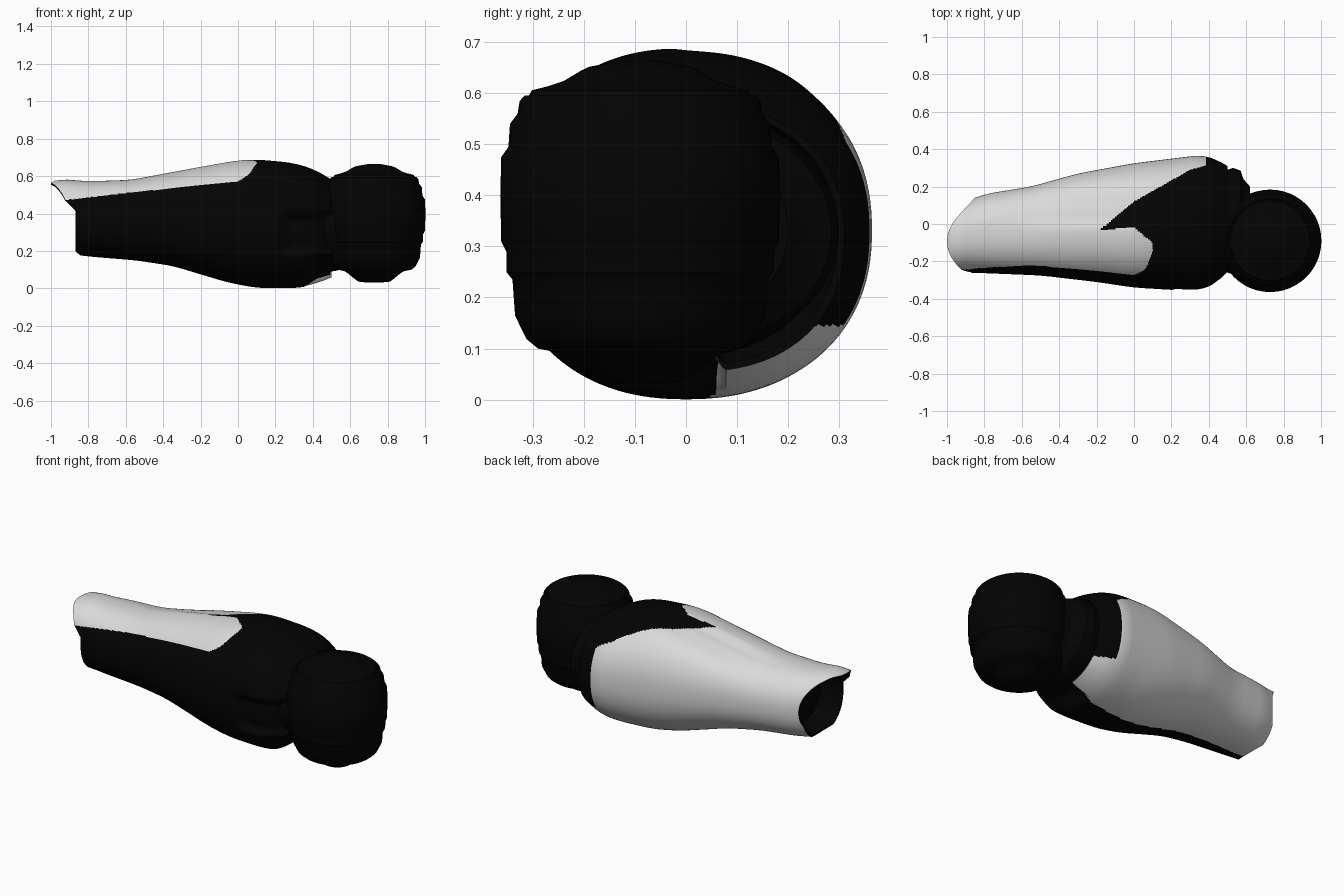
import bpy, bmesh, math

if "Cube" in bpy.data.objects:
    bpy.data.objects.remove(bpy.data.objects["Cube"])


def material(name, v):
    m = bpy.data.materials.new(name)
    m.diffuse_color = (v, v, v, 1)
    m.use_nodes = True
    m.node_tree.nodes["Principled BSDF"].inputs["Base Color"].default_value = m.diffuse_color
    return m


BLACK = material("matte black", 0.001)
WHITE = material("shell white", 0.7)


def lerp(pts, x):
    """Piecewise linear lookup in a list of (x, value)."""
    if x <= pts[0][0]:
        return pts[0][1]
    for (x0, a), (x1, b) in zip(pts, pts[1:]):
        if x <= x1:
            return a + (b - a) * (x - x0) / (x1 - x0)
    return pts[-1][1]


def soft(pts, x, w=.05):
    """Lookup with rounded corners."""
    w = max(0, min(w, .5 - x, x + 1))
    return (lerp(pts, x - w) + lerp(pts, x - w / 2) + lerp(pts, x)
            + lerp(pts, x + w / 2) + lerp(pts, x + w)) / 5


def smooth(a, b, x):
    t = min(1, max(0, (x - a) / (b - a)))
    return t * t * (3 - 2 * t)


def skin(name, rings, rule=None):
    """Join closed rings of points into one capped surface."""
    bm = bmesh.new()
    vs = [[bm.verts.new(p) for p in r] for r in rings]
    n = len(rings[0])
    for a, b in zip(vs, vs[1:]):
        for i in range(n):
            j = (i + 1) % n
            bm.faces.new((a[i], a[j], b[j], b[i]))
    bm.faces.new(vs[0][::-1])
    bm.faces.new(vs[-1])
    bmesh.ops.recalc_face_normals(bm, faces=bm.faces)
    bm.faces.ensure_lookup_table()
    if rule:
        # faces are stored ring by ring; only the outer skin is painted
        for k, f in enumerate(bm.faces):
            if 2 <= k // n < len(rings) - 3:
                f.material_index = int(rule(f.calc_center_median()))
    me = bpy.data.meshes.new(name)
    bm.to_mesh(me)
    bm.free()
    me.materials.append(BLACK)
    me.materials.append(WHITE)
    ob = bpy.data.objects.new(name, me)
    bpy.context.collection.objects.link(ob)
    bpy.ops.object.select_all(action='DESELECT')
    ob.select_set(True)
    bpy.context.view_layer.objects.active = ob
    bpy.ops.object.shade_smooth_by_angle(angle=math.radians(35))
    return ob


# Forearm outline: limits of the cross-section along x
Z_TOP = [(-1, .565), (-.96, .585), (-.8, .572), (-.57, .58), (-.2, .65), (0, .685),
         (.1, .69), (.3, .67), (.42, .632), (.5, .58)]
Z_BOT = [(-.87, .18), (-.8, .17), (-.55, .15), (-.35, .12), (-.05, .03), (.1, .002),
         (.3, 0), (.4, .015), (.5, .055)]
Y_MAX = [(-.9, .12), (-.8, .16), (-.55, .2), (-.3, .27), (0, .325), (.37, .37),
         (.45, .34), (.5, .31)]
Y_MIN = [(-.87, -.26), (-.5, -.275), (-.2, -.31), (0, -.34), (.2, -.352), (.37, -.362),
         (.45, -.32), (.5, -.27)]


def section(x, a):
    y0, y1, z0, z1 = (soft(p, x) for p in (Y_MIN, Y_MAX, Z_BOT, Z_TOP))
    c, s = math.cos(a), math.sin(a)
    e = 2 / 2.25
    y = (y0 + y1) / 2 + (y1 - y0) / 2 * math.copysign(abs(c) ** e, c)
    z = (z0 + z1) / 2 + (z1 - z0) / 2 * math.copysign(abs(s) ** e, s)
    # shallow recess near the elbow on the front
    if y < 0:
        y += .045 * smooth(.2, .29, x) * smooth(.17, .23, z) * (1 - smooth(.36, .42, z))
    # the top falls away behind a soft ridge
    if s > 0:
        z -= (.018 * smooth(-.04, .05, y) * (1 - smooth(.1, .24, y))
              * smooth(-.8, -.3, x) * (1 - smooth(-.02, .2, x)))
    # the underside steps up in front of the rear tab
    if x > .35:
        z += .05 * smooth(.35, .43, x) * (1 - smooth(.04, .08, y)) * (1 - smooth(.1, .2, z))
    return y, z


def wrist_x(a):
    """Wrist rim: a rounded tongue on top, cut back underneath."""
    y, z = section(-.9, a)
    low = lerp([(.17, -.83), (.2, -.87), (.42, -.87), (.47, -.92), (.52, -1)], z)
    return max(low, -1 + 3.2 * (y + .09) ** 2)


BACK_EDGE = [(-.18, -.03), (0, .12), (.3, .29), (.45, .33)]
FRONT_EDGE = [(-1, .47), (-.9, .475), (-.5, .52), (-.2, .55), (0, .57), (.06, .61), (.1, .67)]
TAB_EDGE = [(-.18, -.03), (0, -.02), (.1, -.1)]
UNDER_EDGE = [(-.87, -.1), (.4, .06)]


def is_white(p):
    x, y, z = p
    mid = (lerp(Z_TOP, x) + lerp(Z_BOT, x)) / 2
    if z < mid:
        return y > lerp(UNDER_EDGE, x) and (x < .385 or z < .145)
    if x > .385:
        return z > .5 and y > lerp(BACK_EDGE, x) + .01
    if x < -.18:
        return y > 0 or z > lerp(FRONT_EDGE, x)
    tab = x < .1 and y < lerp(TAB_EDGE, x) and z > lerp(FRONT_EDGE, x)
    return y > lerp(BACK_EDGE, x) or tab


# Forearm shell, with hollow wrist and elbow ends
N, M = 260, 250
angles = [2 * math.pi * i / N for i in range(N)]
starts = [wrist_x(a) for a in angles]
outer = []
for k in range(M + 1):
    ring = []
    for a, xa in zip(angles, starts):
        x = xa + (.5 - xa) * k / M
        ring.append((x, *section(x, a)))
    outer.append(ring)


def inset(ring, f, cy, cz, x=None):
    return [(p[0] if x is None else x, cy + (p[1] - cy) * f, cz + (p[2] - cz) * f) for p in ring]


rings = [inset(outer[0], .8, -.08, .37, -.74), inset(outer[0], .95, -.08, .37)] + outer
rings += [inset(outer[-1], .95, .02, .32), inset(outer[-1], .86, .02, .32, .42)]
skin("forearm_shell", rings, is_white)

# Collar between the forearm and the elbow
collar = []
for x, cy, ry, rz in ((.36, .01, .28, .25), (.5, .015, .275, .24), (.53, .015, .285, .235),
                      (.57, .02, .265, .22), (.585, .02, .22, .2), (.62, .01, .19, .17)):
    collar.append([(x, cy + ry * math.cos(2 * math.pi * i / 48),
                    .33 + rz * math.sin(2 * math.pi * i / 48)) for i in range(48)])
skin("elbow_collar", collar)

# Elbow joint: a banded barrel turned about the vertical axis
PROFILE = [(.03, .03), (.085, .036), (.11, .055), (.14, .08), (.16, .092), (.2, .1),
           (.222, .118), (.238, .15), (.245, .165), (.25, .235), (.262, .25), (.262, .29),
           (.272, .31), (.274, .4), (.272, .475), (.258, .495), (.255, .54), (.24, .56),
           (.236, .585), (.226, .596), (.22, .592), (.212, .606), (.18, .614), (.15, .624),
           (.115, .645), (.1, .652), (.07, .658), (.03, .665)]
barrel = [[(.728 + r * math.cos(2 * math.pi * i / 48), -.09 + r * math.sin(2 * math.pi * i / 48), z)
           for i in range(48)] for r, z in PROFILE]
skin("elbow_joint", barrel)
